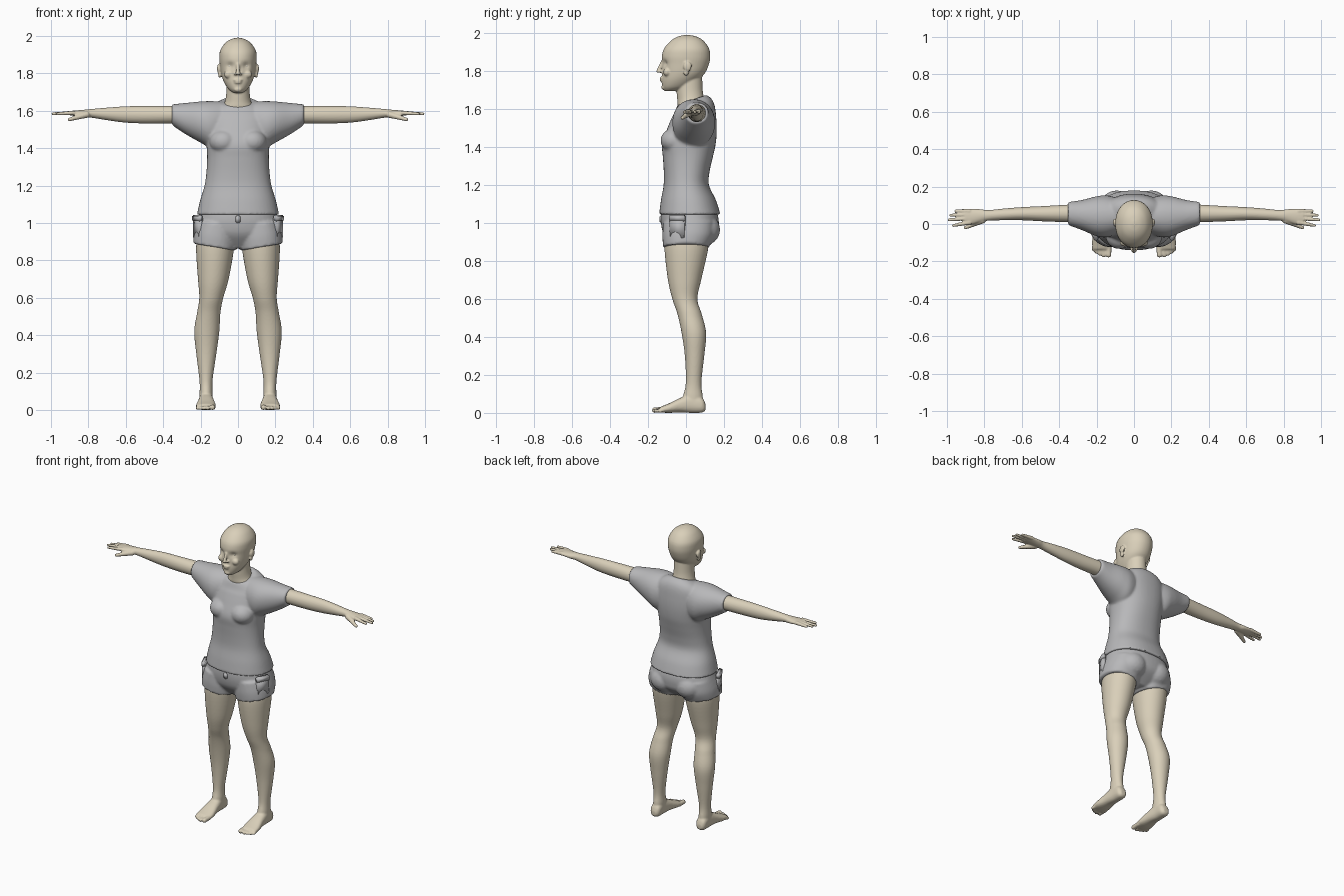
import bpy, bmesh, math
from mathutils import Vector, Matrix

cube = bpy.data.objects.get("Cube")
if cube:
    bpy.data.objects.remove(cube, do_unlink=True)

BOTH = (1, -1)


def material(name, rgb):
    m = bpy.data.materials.new(name)
    m.use_nodes = True
    m.diffuse_color = (*rgb, 1)
    m.node_tree.nodes["Principled BSDF"].inputs["Base Color"].default_value = (*rgb, 1)
    return m


SKIN = material("skin", (.70, .63, .49))
CLOTH = material("grey cloth", (.48, .48, .49))
EYE = material("eye white", (.72, .69, .62))


def spline(rings, sub):
    """Smoothly interpolate a list of equal-length tuples."""
    out, last = [], len(rings) - 1
    for i in range(last):
        a, b, c, d = (rings[min(max(j, 0), last)] for j in range(i - 1, i + 3))
        for k in range(sub):
            t = k / sub
            out.append([q + t / 2 * (r - p + t * (2 * p - 5 * q + 4 * r - s + t * (3 * (q - r) + s - p)))
                        for p, q, r, s in zip(a, b, c, d)])
    return out + [list(rings[-1])]


def loft(bm, axis, rings, sides=(1,), power=2.0, warp=None, seg=48, sub=6):
    """Rings are (position, u min, u max, v min, v max) along one axis."""
    for side in sides:
        loops = []
        for t, u0, u1, v0, v1 in spline(rings, sub):
            loop = []
            for k in range(seg):
                a = math.tau * k / seg
                c, s = (math.copysign(abs(f) ** (2 / power), f) for f in (math.cos(a), math.sin(a)))
                u, v = (u0 + u1 + c * (u1 - u0)) / 2, (v0 + v1 + s * (v1 - v0)) / 2
                p = Vector({"x": (t, u, v), "y": (u, t, v), "z": (u, v, t)}[axis])
                if warp:
                    warp(p)
                p.x *= side
                loop.append(bm.verts.new(p))
            loops.append(loop)
        for lo, hi in zip(loops, loops[1:]):
            for k in range(seg):
                n = (k + 1) % seg
                bm.faces.new((lo[k], lo[n], hi[n], hi[k]))
        bm.faces.new(loops[0][::-1])
        bm.faces.new(loops[-1])


def upright(rows):
    """Rows of (z, half width, front, back) as symmetric rings."""
    return [(z, -w, w, f, b) for z, w, f, b in rows]


def ball(bm, centre, size, sides=(1,)):
    for s in sides:
        m = Matrix.Translation((centre[0] * s, centre[1], centre[2])) @ Matrix.Diagonal((*size, 1))
        bmesh.ops.create_icosphere(bm, subdivisions=3, radius=1, matrix=m)


def digit(bm, start, end, r0, r1, count=9):
    """A finger or toe as a run of overlapping balls."""
    for k in range(count):
        t = k / (count - 1)
        r = r0 + (r1 - r0) * t
        ball(bm, Vector(start).lerp(Vector(end), t), (r, r, r), BOTH)


def finish(name, bm, mat, voxel=0, smooth=3):
    bmesh.ops.recalc_face_normals(bm, faces=bm.faces)
    for f in bm.faces:
        f.smooth = True
    mesh = bpy.data.meshes.new(name)
    bm.to_mesh(mesh)
    bm.free()
    mesh.materials.append(mat)
    ob = bpy.data.objects.new(name, mesh)
    bpy.context.collection.objects.link(ob)
    if voxel:
        r = ob.modifiers.new("fuse", "REMESH")
        r.mode, r.voxel_size, r.use_smooth_shade = "VOXEL", voxel, True
        s = ob.modifiers.new("soften", "SMOOTH")
        s.factor, s.iterations = .5, smooth
    return ob


# Head with sunken eye sockets, nose, lips, ears and neck
def sockets(p):
    if p.y < -.02:
        p.y += .014 * math.exp(-((abs(p.x) - .042) ** 2 + (p.z - 1.84) ** 2) / .018 ** 2)


bm = bmesh.new()
loft(bm, "z", upright([
    (1.695, .022, -.112, -.055), (1.715, .05, -.124, .01), (1.75, .073, -.128, .06),
    (1.79, .088, -.126, .1), (1.84, .096, -.126, .122), (1.88, .1, -.127, .128),
    (1.92, .096, -.115, .121), (1.96, .071, -.08, .092), (1.982, .04, -.043, .056),
    (1.991, .008, -.005, .015)]), warp=sockets, power=2.1)
loft(bm, "z", upright([
    (1.59, .1, -.035, .1), (1.62, .085, -.044, .1), (1.65, .07, -.046, .096),
    (1.7, .062, -.05, .088), (1.78, .06, -.05, .085)]))
for k in range(7):
    t = k / 6
    ball(bm, (0, -.127 - .02 * t, 1.845 - .045 * t), (.008 + .004 * t, .009, .01))
ball(bm, (.012, -.133, 1.797), (.009, .011, .007), BOTH)
ball(bm, (0, -.128, 1.764), (.023, .011, .006))
ball(bm, (0, -.127, 1.752), (.02, .011, .007))
ball(bm, (0, -.117, 1.715), (.022, .013, .014))
ball(bm, (.05, -.1, 1.795), (.025, .02, .022), BOTH)
ball(bm, (.103, .008, 1.825), (.009, .022, .026), BOTH)
ball(bm, (.098, .001, 1.795), (.008, .014, .02), BOTH)
finish("head", bm, SKIN, .005, 2)

# Eyes
bm = bmesh.new()
ball(bm, (.042, -.089, 1.84), (.014, .014, .008), BOTH)
finish("eyes", bm, EYE)

# Arms, palms, fingers and thumbs
bm = bmesh.new()
loft(bm, "x", [
    (.28, .01, .108, 1.532, 1.63), (.36, .01, .103, 1.532, 1.627), (.48, .014, .096, 1.532, 1.626),
    (.6, .02, .09, 1.537, 1.624), (.7, .02, .082, 1.55, 1.617), (.78, .018, .074, 1.563, 1.61),
    (.82, .01, .079, 1.566, 1.606), (.87, -.002, .081, 1.572, 1.602), (.905, 0, .077, 1.577, 1.599)], BOTH)
for y0, y1, tip in ((.008, -.008, .965), (.03, .022, .989), (.05, .047, .98), (.069, .07, .952)):
    digit(bm, (.88, y0, 1.589), (tip, y1, 1.584), .0125, .0085)
digit(bm, (.81, .02, 1.58), (.9, -.019, 1.554), .018, .01)
finish("arms", bm, SKIN, .0045, 2)

# Legs, feet and toes
bm = bmesh.new()
loft(bm, "z", [
    (.95, .02, .215, -.105, .12), (.86, .022, .224, -.113, .116), (.7, .05, .214, -.095, .08),
    (.6, .079, .207, -.072, .06), (.52, .094, .219, -.045, .083), (.42, .1, .234, -.023, .106),
    (.3, .116, .223, -.006, .096), (.16, .136, .206, -.001, .081), (.09, .136, .205, -.015, .088),
    (.05, .137, .205, -.02, .09)], BOTH)
loft(bm, "y", [
    (.103, .155, .188, .015, .045), (.085, .138, .204, .002, .08), (.03, .135, .207, 0, .1),
    (-.03, .128, .213, .003, .079), (-.09, .119, .224, 0, .05), (-.135, .122, .222, .002, .032)],
    BOTH, power=2.4)
for x, tip, r in ((.134, -.165, .015), (.16, -.168, .011), (.18, -.16, .0105), (.198, -.15, .01), (.214, -.137, .01)):
    digit(bm, (x, -.115, .017), (x + .002, tip, r), r, r)
finish("legs", bm, SKIN, .006, 2)


# Shorts with two wide legs and a seat
def slant_hem(p):
    p.z += (p.x - .13) * .17


bm = bmesh.new()
loft(bm, "z", upright([
    (1.1, .19, -.12, .14), (1.04, .211, -.132, .168), (.98, .223, -.129, .172),
    (.93, .212, -.112, .155), (.865, .09, -.06, .08)]), power=2.2)
loft(bm, "z", [
    (.872, .014, .24, -.12, .12), (.93, .006, .236, -.124, .145), (1, .004, .218, -.12, .15)],
    BOTH, power=2.2, warp=slant_hem)
ball(bm, (.092, .09, .965), (.092, .09, .085), BOTH)
finish("shorts", bm, CLOTH, .008, 3)

# Side pockets and waist tab
bm = bmesh.new()
for s in BOTH:
    m = Matrix.Translation((.214 * s, -.045, .975)) @ Matrix.Rotation(-.42 * s, 4, "Z")
    bmesh.ops.create_cube(bm, matrix=m @ Matrix.Diagonal((.024, .085, .115, 1)))
    m = Matrix.Translation((.217 * s, -.046, 1.025)) @ Matrix.Rotation(-.42 * s, 4, "Z")
    bmesh.ops.create_cube(bm, matrix=m @ Matrix.Diagonal((.026, .09, .035, 1)))
bmesh.ops.create_cube(bm, matrix=Matrix.Translation((0, -.132, 1.02)) @ Matrix.Diagonal((.025, .016, .04, 1)))
bmesh.ops.bevel(bm, geom=bm.edges[:], offset=.005, segments=2, affect="EDGES")
finish("pockets", bm, CLOTH)


# Shirt: tilted neckline, draped sleeves, bust
def tilt_collar(p):
    p.z += .36 * (p.y - .03) * min(1, max(0, (p.z - 1.56) / .09))


bm = bmesh.new()
loft(bm, "z", upright([
    (1.045, .22, -.142, .182), (1.12, .203, -.132, .158), (1.2, .179, -.118, .121),
    (1.27, .169, -.117, .124), (1.35, .165, -.122, .142), (1.42, .168, -.126, .157),
    (1.5, .175, -.098, .162), (1.58, .168, -.065, .156), (1.62, .14, -.053, .14),
    (1.648, .092, -.045, .108)]), power=2.25, warp=tilt_collar)
loft(bm, "x", [
    (.06, -.045, .13, 1.42, 1.648), (.14, -.07, .152, 1.4, 1.652), (.2, -.065, .148, 1.43, 1.65),
    (.28, -.032, .128, 1.475, 1.642), (.352, -.006, .118, 1.523, 1.635)], BOTH, power=2.1)
ball(bm, (.078, -.06, 1.435), (.075, .074, .065), BOTH)
finish("shirt", bm, CLOTH, .008, 4)
